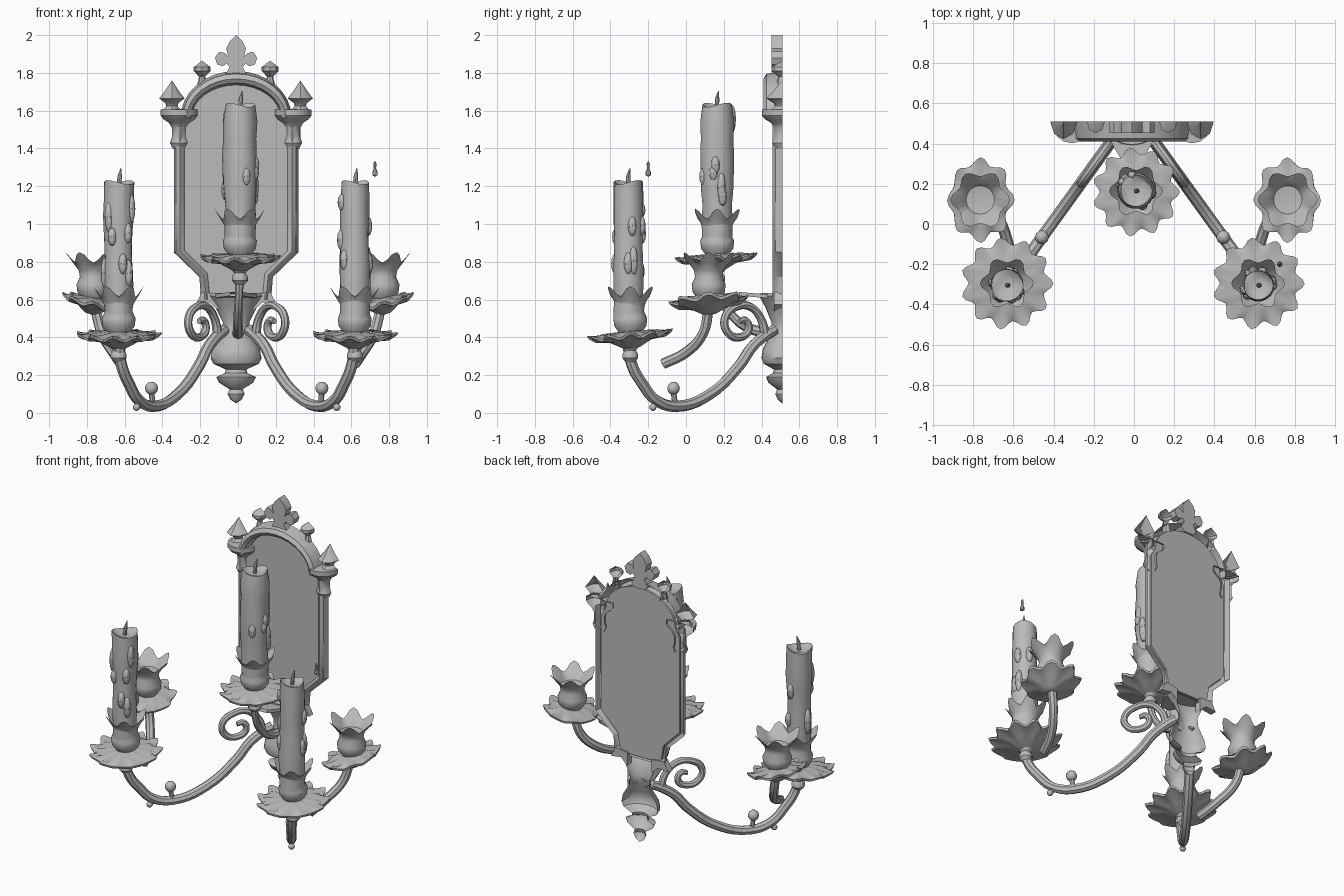
import bpy, bmesh, math, random
from mathutils import Vector, Matrix

if "Cube" in bpy.data.objects:
    bpy.data.objects.remove(bpy.data.objects["Cube"])

random.seed(4)
metal = bpy.data.materials.new("plain_grey")
metal.diffuse_color = (0.5, 0.5, 0.5, 1)
metal.use_nodes = True
metal.node_tree.nodes["Principled BSDF"].inputs["Base Color"].default_value = metal.diffuse_color
CX, BACK = -0.01, 0.51          # plate centre line and wall plane
TAU = 2 * math.pi


def grid(name, rows, close=True):
    """Skin a list of equal-length point rows with quads."""
    bm = bmesh.new()
    vs = [[bm.verts.new(p) for p in row] for row in rows]
    n = len(rows[0])
    for a, b in zip(vs, vs[1:]):
        for i in range(n if close else n - 1):
            j = (i + 1) % n
            bm.faces.new((a[i], a[j], b[j], b[i]))
    bmesh.ops.remove_doubles(bm, verts=bm.verts, dist=0.0003)
    bmesh.ops.recalc_face_normals(bm, faces=bm.faces)
    return finish(name, bm)


def finish(name, bm):
    me = bpy.data.meshes.new(name)
    bm.to_mesh(me)
    bm.free()
    me.materials.append(metal)
    ob = bpy.data.objects.new(name, me)
    bpy.context.collection.objects.link(ob)
    return ob


def lathe(name, prof, c, steps=16, sx=1, sy=1, lobes=0):
    """prof: (radius, z, radial wave, height wave)."""
    rows = []
    for p in prof:
        r, z, wr, wz = (tuple(p) + (0, 0))[:4]
        row = []
        for i in range(steps):
            a = TAU * i / steps
            w = math.cos(lobes * a)
            q = r + wr * w
            row.append((c[0] + q * sx * math.cos(a), c[1] + q * sy * math.sin(a), c[2] + z + wz * w))
        rows.append(row)
    return grid(name, rows)


def half_lathe(name, prof, x, depth=1.0, steps=8):
    """Half-round ornament set against the wall plane."""
    rows = [[(x + r * math.cos(math.pi * i / steps), BACK - depth * r * math.sin(math.pi * i / steps), z)
             for i in range(steps + 1)] for r, z in prof]
    return grid(name, rows, False)


def tube(name, pts, rad, radii=None):
    cu = bpy.data.curves.new(name, 'CURVE')
    cu.dimensions = '3D'
    cu.bevel_depth, cu.bevel_resolution, cu.resolution_u = rad, 2, 5
    cu.use_fill_caps = True
    sp = cu.splines.new('BEZIER')
    sp.bezier_points.add(len(pts) - 1)
    for i, (b, p) in enumerate(zip(sp.bezier_points, pts)):
        b.co = p
        b.handle_left_type = b.handle_right_type = 'AUTO'
        b.radius = radii[i] if radii else 1
    cu.materials.append(metal)
    ob = bpy.data.objects.new(name, cu)
    bpy.context.collection.objects.link(ob)


def ball(name, c, r, rz=None):
    rz = rz or r
    prof = [(r * math.sin(math.pi * k / 6), -rz * math.cos(math.pi * k / 6)) for k in range(7)]
    return lathe(name, prof, c, 10)


def prism(name, pts, y0, y1):
    bm = bmesh.new()
    f = bm.faces.new([bm.verts.new((x, y0, z)) for x, z in pts])
    new = bmesh.ops.extrude_face_region(bm, geom=[f])['geom']
    bmesh.ops.translate(bm, vec=(0, y1 - y0, 0), verts=[v for v in new if isinstance(v, bmesh.types.BMVert)])
    bmesh.ops.recalc_face_normals(bm, faces=bm.faces)
    return finish(name, bm)


def mirrored(pts):
    """Right-hand outline (bottom to top) turned into a full closed outline."""
    return [(CX + x, z) for x, z in pts] + [(CX - x, z) for x, z in reversed(pts) if x > 0]


def arch(rx, rz, n=8):
    return [(rx * math.cos(math.pi / 2 * k / n), 1.56 + rz * math.sin(math.pi / 2 * k / n)) for k in range(n)] + [(0, 1.56 + rz)]


# Back panel
prism("back_panel", mirrored([(0.15, 0.62), (0.17, 0.74), (0.29, 0.86), (0.29, 1.5)] + arch(0.26, 0.2)), 0.485, 0.5)

# Moulded side frame and arch, lofted between inner and outer outlines
inner = [(0.135, 0.60), (0.15, 0.74), (0.27, 0.86), (0.27, 1.2), (0.27, 1.56)]
outer = [(0.185, 0.60), (0.195, 0.72), (0.33, 0.85), (0.33, 1.2), (0.33, 1.56)]


def moulding(name, ins, outs, s, front):
    rows = []
    for (xi, zi), (xo, zo) in zip(ins, outs):
        mix = lambda t: (CX + s * (xi + (xo - xi) * t), zi + (zo - zi) * t)
        rows.append([(mix(t)[0], y, mix(t)[1]) for t, y in
                     ((0, BACK - 0.02), (0.15, front + 0.015), (0.45, front), (0.8, front + 0.015), (1, BACK))])
    grid(name, rows, False)


for s in (-1, 1):
    moulding("side_frame", inner, outer, s, 0.458)
    moulding("arch_frame", arch(0.235, 0.175), arch(0.295, 0.25), s, 0.41)
    # Capitals, column rings and spear finials
    half_lathe("capital", [(0.035, 1.40), (0.05, 1.43), (0.04, 1.46), (0.04, 1.51), (0.055, 1.535),
                           (0.085, 1.555), (0.1, 1.575), (0.1, 1.605), (0.0, 1.61)], CX + s * 0.3, 1.08)
    half_lathe("corner_finial", [(0.05, 1.6), (0.03, 1.625), (0.035, 1.64), (0.067, 1.665), (0.04, 1.70),
                                 (0, 1.76)], CX + s * 0.34, 1.3, 4)
    half_lathe("small_finial", [(0.03, 1.72), (0.016, 1.78), (0.045, 1.81), (0.045, 1.83), (0, 1.865)],
               CX + s * 0.18, 1.3, 4)
    # Pointed flare at the foot of the frame
    prism("frame_flare", [(CX + s * x, z) for x, z in ((0.09, 0.63), (0.18, 0.64), (0.215, 0.575), (0.14, 0.585), (0.09, 0.54))],
          0.465, BACK)

# Fleur finial on the crown
fleur = prism("crown_finial", mirrored([(0.035, 1.76), (0.06, 1.785), (0.035, 1.83), (0.05, 1.85), (0.07, 1.835),
              (0.1, 1.845), (0.112, 1.88), (0.09, 1.912), (0.06, 1.905), (0.042, 1.885), (0.052, 1.93),
              (0.035, 1.965), (0, 2.0)]), 0.452, BACK)

# Lower boss with drop pendant, and the shelf above it
half_lathe("lower_boss", [(0, 0.05), (0.03, 0.07), (0.045, 0.10), (0.035, 0.125), (0.09, 0.16), (0.105, 0.19),
                          (0.06, 0.21), (0.055, 0.23), (0.12, 0.26), (0.135, 0.29), (0.125, 0.34), (0.075, 0.42),
                          (0.07, 0.48), (0.11, 0.56), (0.15, 0.62), (0.14, 0.635)], CX, 0.82, 10)
grid("shelf", [[(CX - w, y, z), (CX + w, y, z), (CX + w, y, z + 0.02), (CX - w, y, z + 0.02)]
               for w, y, z in ((0.13, 0.5, 0.605), (0.1, 0.4, 0.61), (0.03, 0.28, 0.62))])


def tray(c, rx, ry, tilt=(0, 0), lobes=11):
    ob = lathe("drip_tray", [(0.0, -0.07), (0.2, -0.065), (0.5, -0.03), (0.93, -0.01, 0.08, 0.012),
                             (0.95, 0.005, 0.09, 0.012), (0.7, 0.012, 0.02, -0.008), (0.4, 0.022), (0, 0.025)],
               (0, 0, 0), lobes * 6, rx, ry, lobes)
    ob.matrix_world = (Matrix.Translation(c) @ Matrix.Rotation(tilt[0], 4, 'X') @ Matrix.Rotation(tilt[1], 4, 'Y'))


def cup(c, k=1.0, flare=0.0):
    lathe("candle_cup", [(0, 0), (0.06, 0), (0.085, 0.035), (0.09, 0.075), (0.072, 0.115), (0.078, 0.15),
                         (0.1 + flare / 2, 0.19, 0.008, 0.01), (0.118 + flare, 0.218, 0.016, 0.028),
                         (0.09, 0.18, 0.006, 0.01), (0.07, 0.15), (0, 0.14)], c, 36, k, k, 6)


def candle(c, r, z0, z1):
    x, y = c
    n, levels = 18, 9
    rows = []
    for k in range(levels):
        t = k / (levels - 1)
        q = r * random.uniform(0.92, 1.07)
        rows.append([(x + q * math.cos(TAU * i / n) * (1 + 0.04 * math.sin(3 * TAU * i / n + k)),
                      y + q * math.sin(TAU * i / n), z0 + (z1 - z0) * t
                      + (0.012 * math.sin(2 * TAU * i / n) if k == levels - 1 else 0)) for i in range(n)])
    for f, dz in ((0.75, -0.01), (0.4, -0.02), (0, -0.02)):
        rows.append([(x + r * f * math.cos(TAU * i / n), y + r * f * math.sin(TAU * i / n), z1 + dz) for i in range(n)])
    grid("candle", rows)
    for _ in range(9):      # wax runs
        a, z = random.uniform(0, TAU), random.uniform(z0 + 0.2, z1 - 0.06)
        ball("wax_run", (x + r * 0.93 * math.cos(a), y + r * 0.93 * math.sin(a), z), 0.024, random.uniform(0.04, 0.09))
    tube("wick", [(x, y, z1 - 0.03), (x + 0.006, y, z1 + 0.03), (x + 0.012, y + 0.008, z1 + 0.075)], 0.011, (1, 1.1, 0.2))


def knob(x, y, z):
    lathe("stem_knob", [(0.025, -0.08), (0.042, -0.06), (0.042, -0.04), (0.03, -0.02), (0.06, 0.02)], (x, y, z), 12)


# Side arms: front light with candle, rear light empty
for s in (-1, 1):
    def on_arm(d, z):
        return (s * (0.1 + 0.585 * d) - 0.007, 0.42 - 0.81 * d, z)
    tube("side_arm", [on_arm(*p) for p in ((-0.06, 0.44), (0, 0.41), (0.085, 0.35), (0.17, 0.25), (0.36, 0.10), (0.58, 0.035),
                                           (0.72, 0.07), (0.8, 0.15), (0.87, 0.25), (0.9, 0.37))], 0.03)
    tube("arm_scroll", [on_arm(*p) for p in ((0.0, 0.41), (0.03, 0.5), (0.1, 0.562), (0.19, 0.562), (0.265, 0.5),
                                             (0.245, 0.425), (0.17, 0.4), (0.11, 0.44), (0.13, 0.49), (0.17, 0.485))],
         0.022, (1.2, 1, 1, 1, 1, 1, 1, 1, 0.9, 0.7))
    tube("arm_bud_stem", [on_arm(0.59, 0.05), on_arm(0.6, 0.11)], 0.015)
    ball("arm_bud", on_arm(0.6, 0.13), 0.035)
    tube("arm_spur", [on_arm(0.69, 0.06), on_arm(0.73, 0.035)], 0.014)
    ball("arm_spur_tip", on_arm(0.735, 0.03), 0.02)
    x, y = s * 0.625 - 0.007, -0.295
    knob(x, y, 0.35)
    tray((x, y, 0.41), 0.222, 0.222, (0.09, 0))
    cup((x, y, 0.425))
    candle((x, y - 0.01), 0.077, 0.5, 1.22)
    rx, ry = s * 0.765, 0.12
    tube("rear_arm", [(s * 0.62, -0.12, 0.26), (s * 0.66, 0, 0.32), (s * 0.72, 0.09, 0.42), (s * 0.755, ry, 0.55)], 0.028)
    tray((rx, ry, 0.59), 0.165, 0.205, (0.08, -s * 0.2), 8)
    cup((rx, ry, 0.605), 1.0, 0.015)

# Centre arm and light
tube("centre_arm", [(0, 0.45, 0.42), (0, 0.33, 0.45), (0, 0.24, 0.52), (0.005, 0.18, 0.62), (0.01, 0.165, 0.77)],
     0.026, (1.2, 1, 0.9, 0.8, 0.9))
knob(0.01, 0.165, 0.76)
tray((0.01, 0.16, 0.82), 0.21, 0.215, (0.06, 0))
cup((0.01, 0.165, 0.835))
candle((0.01, 0.165), 0.085, 0.92, 1.63)

# Loose falling wax drop
lathe("wax_drop", [(0, 0), (0.014, 0.008), (0.014, 0.025), (0.006, 0.045), (0.009, 0.07), (0, 0.085)], (0.725, -0.2, 1.25), 8)

# Convert tubes to meshes and smooth everything, keeping hard edges
bpy.ops.object.select_all(action='SELECT')
bpy.context.view_layer.objects.active = bpy.data.objects["back_panel"]
bpy.ops.object.convert(target='MESH')
bpy.ops.object.shade_smooth_by_angle(angle=math.radians(35))
